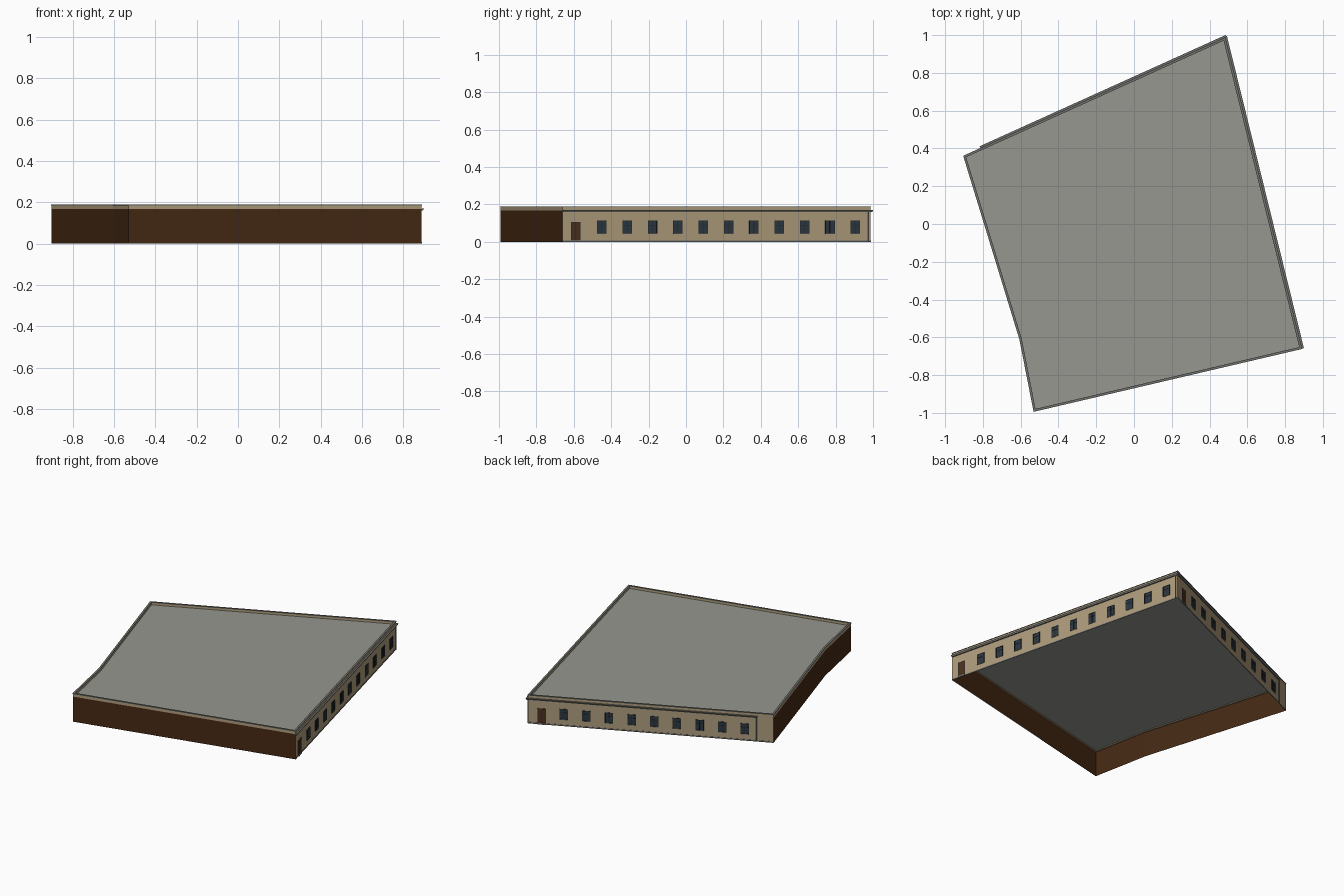
import bpy, bmesh, math
from mathutils import Vector

if "Cube" in bpy.data.objects:
    bpy.data.objects.remove(bpy.data.objects["Cube"])


def mat(name, r, g, b):
    m = bpy.data.materials.new(name)
    m.diffuse_color = (r, g, b, 1)
    m.use_nodes = True
    m.node_tree.nodes["Principled BSDF"].inputs["Base Color"].default_value = m.diffuse_color
    return m


BROWN = mat("brown wall", 0.060, 0.022, 0.007)
BEIGE = mat("beige plaster", 0.42, 0.33, 0.20)
ROOF = mat("grey roofing", 0.30, 0.31, 0.275)
METAL = mat("grey metal", 0.16, 0.16, 0.15)
GLASS = mat("dark glass", 0.025, 0.04, 0.055)
FRAME = mat("dark frame", 0.02, 0.02, 0.02)
DOOR = mat("door wood", 0.07, 0.03, 0.012)

# Footprint, counter-clockwise: two blind sides, two street facades
A, B, C, D, E = [Vector(p) for p in
                 [(-0.53, -0.992), (0.888, -0.66), (0.482, 0.986), (-0.902, 0.36), (-0.605, -0.61)]]
PLAN = [A, B, C, D, E]
H, ROOF_Z = 0.19, 0.168


def make(name, verts, faces, material):
    me = bpy.data.meshes.new(name)
    me.from_pydata([tuple(v) for v in verts], [], faces)
    me.materials.append(material)
    ob = bpy.data.objects.new(name, me)
    bpy.context.collection.objects.link(ob)
    return ob


def normal(p, q):
    d = (q - p).normalized()
    return Vector((d.y, -d.x))


def offset(t):
    """Footprint moved outward by t with mitred corners."""
    out = []
    for i, p in enumerate(PLAN):
        n1, n2 = normal(PLAN[i - 1], p), normal(p, PLAN[(i + 1) % 5])
        out.append(p + (n1 + n2) * t / (1 + n1.dot(n2)))
    return out


def ring(name, t_in, t_out, z0, z1, material):
    """Closed rectangular band around the footprint."""
    i, o = offset(t_in), offset(t_out)
    v = [(*p, z) for loop, z in ((o, z0), (o, z1), (i, z1), (i, z0)) for p in loop]
    f = []
    for k in range(4):
        for j in range(5):
            a, b = k * 5, (k + 1) % 4 * 5
            f.append((a + j, a + (j + 1) % 5, b + (j + 1) % 5, b + j))
    make(name, v, f, material)


class Facade:
    """Places boxes along a wall: s along it, z up, depth outward."""
    def __init__(self, p, q):
        self.p, self.d, self.n = p, (q - p).normalized(), normal(p, q)
        self.length = (q - p).length

    def box(self, name, s0, s1, z0, z1, out, material, start=0.0):
        v = [(*(self.p + self.d * s + self.n * o), z)
             for z in (z0, z1) for s, o in ((s0, start), (s0, out), (s1, out), (s1, start))]
        f = [(3, 2, 1, 0), (4, 5, 6, 7), (0, 1, 5, 4), (1, 2, 6, 5), (2, 3, 7, 6), (3, 0, 4, 7)]
        bm_ob = make(name, v, f, material)
        bm = bmesh.new()
        bm.from_mesh(bm_ob.data)
        bmesh.ops.recalc_face_normals(bm, faces=bm.faces)
        bm.to_mesh(bm_ob.data)
        bm.free()

    def window(self, s):
        w, z0, z1 = 0.026, 0.045, 0.114
        self.box("window_glass", s - w, s + w, z0, z1, 0.001, GLASS)
        for x in (-w, -0.0015, w - 0.003):
            self.box("window_post", s + x, s + x + 0.003, z0, z1, 0.003, FRAME)
        for z in (z0, 0.088, z1 - 0.003):
            self.box("window_rail", s - w, s + w, z, z + 0.003, 0.0025, FRAME)
        self.box("window_sill", s - w, s + w, z0 - 0.003, z0, 0.004, METAL)

    def door(self, s):
        w = 0.026
        self.box("door_frame", s - w, s + w, 0.01, 0.106, 0.002, FRAME)
        for x in (-w + 0.003, 0.001):
            self.box("door_leaf", s + x, s + x + w - 0.004, 0.01, 0.103, 0.003, DOOR)
        self.box("door_step", s - w, s + w, 0, 0.01, 0.006, METAL)

    def downpipe(self, s):
        r, c = 0.003, self.p + self.d * s + self.n * 0.005
        bpy.ops.mesh.primitive_cylinder_add(vertices=8, radius=r, depth=0.16, location=(c.x, c.y, 0.084))
        bpy.context.object.name = "downpipe"
        bpy.context.object.data.materials.append(METAL)

    def gutter(self, s0, s1):
        # trapezoid channel under the parapet
        prof = [(0, 0.160), (0.007, 0.160), (0.012, 0.170), (0, 0.170)]
        v = [(*(self.p + self.d * s + self.n * o), z) for s in (s0, s1) for o, z in prof]
        f = [(3, 2, 1, 0), (4, 5, 6, 7)] + [(i, (i + 1) % 4, (i + 1) % 4 + 4, i + 4) for i in range(4)]
        make("gutter", v, f, METAL)


# Shell walls, open underneath
for name, p, q, m in (("blind_wall_front", A, B, BROWN), ("street_wall_right", B, C, BEIGE),
                      ("street_wall_back", C, D, BEIGE), ("blind_wall_left", D, E, BROWN),
                      ("blind_wall_corner", E, A, BROWN)):
    make(name, [(*p, 0), (*q, 0), (*q, ROOF_Z), (*p, ROOF_Z)], [(0, 1, 2, 3)], m)

# Flat roof with parapet and metal coping
make("roof", [(*p, ROOF_Z + 0.004) for p in PLAN], [(0, 1, 2, 3, 4)], ROOF)
ring("parapet", -0.010, 0.0, ROOF_Z, H - 0.004, BEIGE)
ring("coping", -0.011, 0.002, H - 0.004, H, METAL)

# Right street facade: door, then eleven windows
right = Facade(B, C)
right.door(0.072)
for i in range(11):
    right.window(0.216 + i * 0.1396)
right.downpipe(right.length - 0.012)
right.gutter(0, right.length + 0.008)
right.box("plinth", 0, right.length, 0, 0.008, 0.002, METAL)

# Back street facade: door, then nine windows
back = Facade(C, D)
back.door(0.057 * back.length)
for i in range(9):
    back.window(back.length * (0.146 + i * 0.0921))
back.downpipe(back.length * 0.931)
back.gutter(-0.008, back.length * 0.935)
back.box("plinth", 0, back.length, 0, 0.008, 0.002, METAL)
